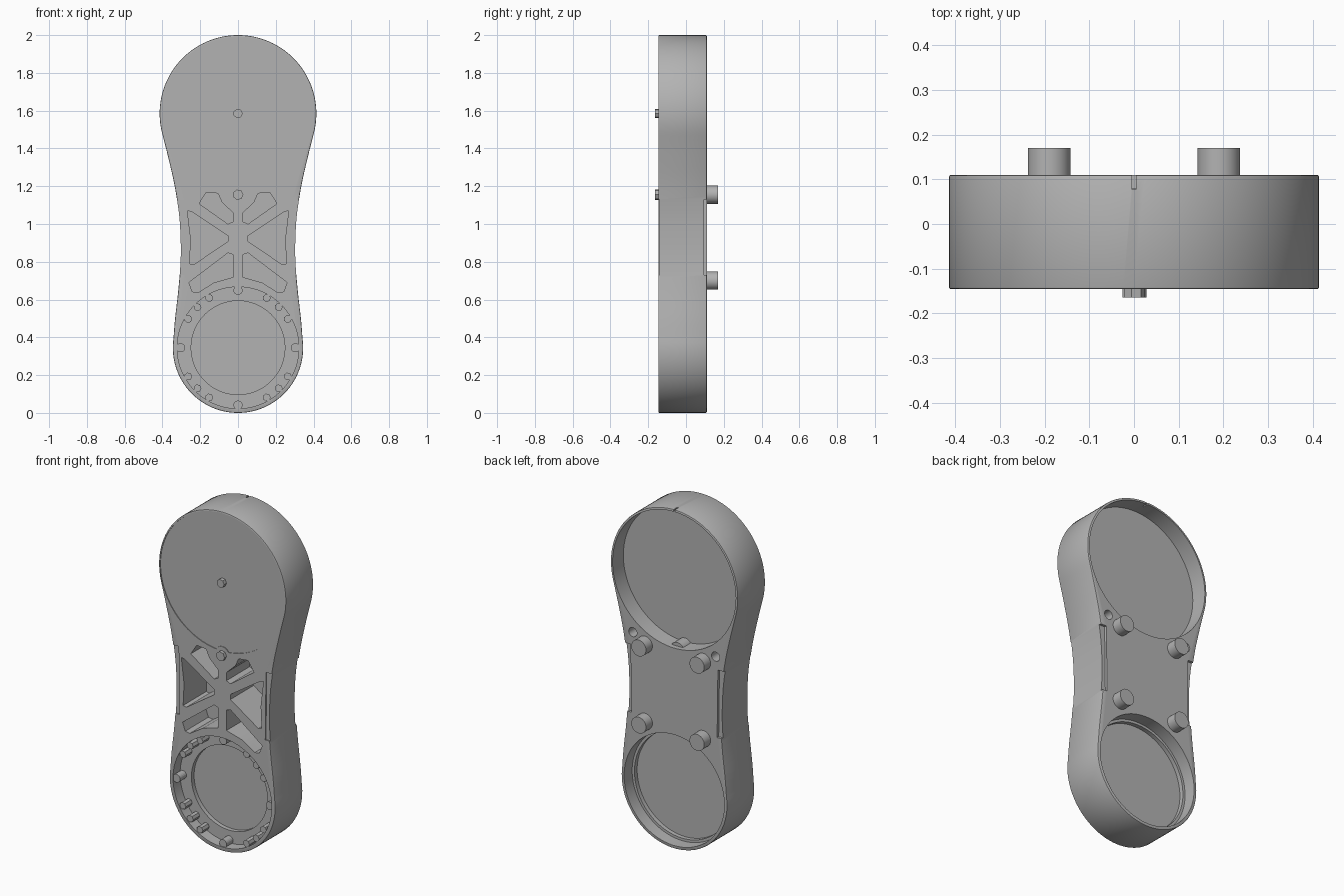
import bpy, bmesh, math
from mathutils import Vector

if "Cube" in bpy.data.objects:
    bpy.data.objects.remove(bpy.data.objects["Cube"], do_unlink=True)

FRONT, BACK = -0.146, 0.11
TOP_Z, TOP_R = 1.585, 0.415
LOW_Z, LOW_R = 0.345, 0.345

grey = bpy.data.materials.new("plain_grey")
grey.use_nodes = True
color = (0.45, 0.45, 0.45, 1)
grey.diffuse_color = color
grey.node_tree.nodes["Principled BSDF"].inputs["Base Color"].default_value = color


def prism(name, points, y0, y1):
    """Extrude an outline in the XZ plane from y0 to y1."""
    bm = bmesh.new()
    face = bm.faces.new([bm.verts.new((x, y0, z)) for x, z in points])
    ext = bmesh.ops.extrude_face_region(bm, geom=[face])["geom"]
    moved = [v for v in ext if isinstance(v, bmesh.types.BMVert)]
    bmesh.ops.translate(bm, verts=moved, vec=(0, y1 - y0, 0))
    bmesh.ops.recalc_face_normals(bm, faces=bm.faces)
    mesh = bpy.data.meshes.new(name)
    bm.to_mesh(mesh)
    bm.free()
    mesh.materials.append(grey)
    obj = bpy.data.objects.new(name, mesh)
    bpy.context.collection.objects.link(obj)
    return obj


def arc(z, r, start, end, n):
    steps = [math.radians(start + (end - start) * i / n) for i in range(n + 1)]
    return [(r * math.cos(a), z + r * math.sin(a)) for a in steps]


def cylinder(name, x, z, r, y0, y1, n=32):
    points = [(x + px, z + pz) for px, pz in arc(0, r, 0, 360, n)[:-1]]
    return prism(name, points, y0, y1)


def smooth(obj):
    bpy.ops.object.select_all(action="DESELECT")
    obj.select_set(True)
    bpy.context.view_layer.objects.active = obj
    bpy.ops.object.shade_smooth_by_angle(angle=math.radians(30))


def spline(points, n=5):
    """Smooth curve through the inner points of a list."""
    out = []
    for i in range(1, len(points) - 2):
        a, b, c, d = (Vector(p) for p in points[i - 1:i + 3])
        for k in range(n):
            t = k / n
            p = b + (c - a) * t / 2 + (a - b * 2.5 + c * 2 - d / 2) * t * t
            p += (b * 1.5 - a / 2 - c * 1.5 + d / 2) * t ** 3
            out.append(tuple(p))
    return out


# Waisted outer outline, mirrored left to right
low_arc = arc(LOW_Z, LOW_R, -90, 8, 28)
top_arc = arc(TOP_Z, TOP_R, -14, 90, 32)
waist = [(0.333, 0.5), (0.316, 0.65), (0.304, 0.8), (0.304, 0.93),
         (0.313, 1.06), (0.337, 1.21), (0.371, 1.36)]
side = low_arc + spline(low_arc[-2:] + waist + top_arc[:2])[1:] + top_arc
outline = side + [(-x, z) for x, z in reversed(side[1:-1])]
body = prism("arm_body", outline, FRONT, BACK)
edge = body.modifiers.new("soft_rim", "BEVEL")
edge.width, edge.segments = 0.005, 2
edge.limit_method, edge.angle_limit = "ANGLE", math.radians(60)

# Round recesses, front and back: height, radius, y range
cutters = [cylinder("recess_cutter", 0, z, r, y0, y1, 96) for z, r, y0, y1 in [
    (TOP_Z, 0.406, -0.3, -0.142),
    (TOP_Z, 0.402, 0.01, 0.3),
    (LOW_Z, 0.322, -0.3, -0.08),
    (LOW_Z, 0.248, -0.2, -0.055),
    (LOW_Z, 0.327, 0.035, 0.3),
    (LOW_Z, 0.312, 0.01, 0.2)]]

# Pockets between the crossing ribs
pockets = [
    [(0.268, 1.07), (0.245, 1.065), (0.053, 0.937), (0.053, 0.908),
     (0.235, 0.785), (0.256, 0.79), (0.25, 0.92)],
    [(0.106, 1.162), (0.168, 1.168), (0.206, 1.108), (0.053, 1.0),
     (0.027, 1.012), (0.027, 1.06), (0.085, 1.115)],
    [(0.027, 0.838), (0.053, 0.847), (0.26, 0.69), (0.242, 0.642),
     (0.212, 0.637), (0.127, 0.69), (0.027, 0.718)]]
for s in (-1, 1):
    for shape in pockets:
        cutters.append(prism("pocket_cutter", [(s * x, z) for x, z in shape], -0.3, 0.07))
    # Lowered side walls and small rear holes
    wall = [(s * x, z) for x, z in [(0.28, 0.73), (0.4, 0.73), (0.4, 1.13), (0.285, 1.13)]]
    cutters.append(prism("rear_wall_cutter", wall, 0.095, 0.3))
    cutters.append(prism("front_wall_cutter", wall, -0.3, -0.139))
    cutters.append(cylinder("hole_cutter", s * 0.27, 1.205, 0.027, 0.05, 0.3, 24))

# Fine slit in the upper rim
slit = [(-0.004, 1.95), (0.004, 1.95), (0.004, 2.05), (-0.004, 2.05)]
cutters.append(prism("slit_cutter", slit, 0.077, 0.3))

for cutter in cutters:
    cutter.hide_render = True
    cut = body.modifiers.new("cut", "BOOLEAN")
    cut.operation, cut.solver, cut.object = "DIFFERENCE", "EXACT", cutter
graph = bpy.context.evaluated_depsgraph_get()
finished = bpy.data.meshes.new_from_object(body.evaluated_get(graph))
body.modifiers.clear()
body.data = finished
for cutter in cutters:
    bpy.data.objects.remove(cutter, do_unlink=True)
smooth(body)

# Rear mounting pegs
for s in (-1, 1):
    for place, z in (("upper", 1.155), ("lower", 0.70)):
        hand = "left" if s > 0 else "right"
        smooth(cylinder(f"{place}_{hand}_peg", s * 0.19, z, 0.048, 0.1, 0.17))

# Front pivot pins and collar
cylinder("center_pin", 0, TOP_Z, 0.025, -0.165, -0.13, 7)
cylinder("collar_pin", 0, 1.155, 0.028, -0.165, -0.13, 7)
smooth(cylinder("pin_collar", 0, 1.16, 0.045, -0.146, 0.08))

# Screw bosses around the lower recess
for quarter in range(4):
    for step in (0, 30, 45, 60):
        a = math.radians(quarter * 90 + step)
        r, sides = (0.024, 20) if step == 0 else (0.021, 7)
        cylinder("screw_boss", 0.304 * math.cos(a), LOW_Z + 0.304 * math.sin(a),
                 r, -0.14, -0.07, sides)
